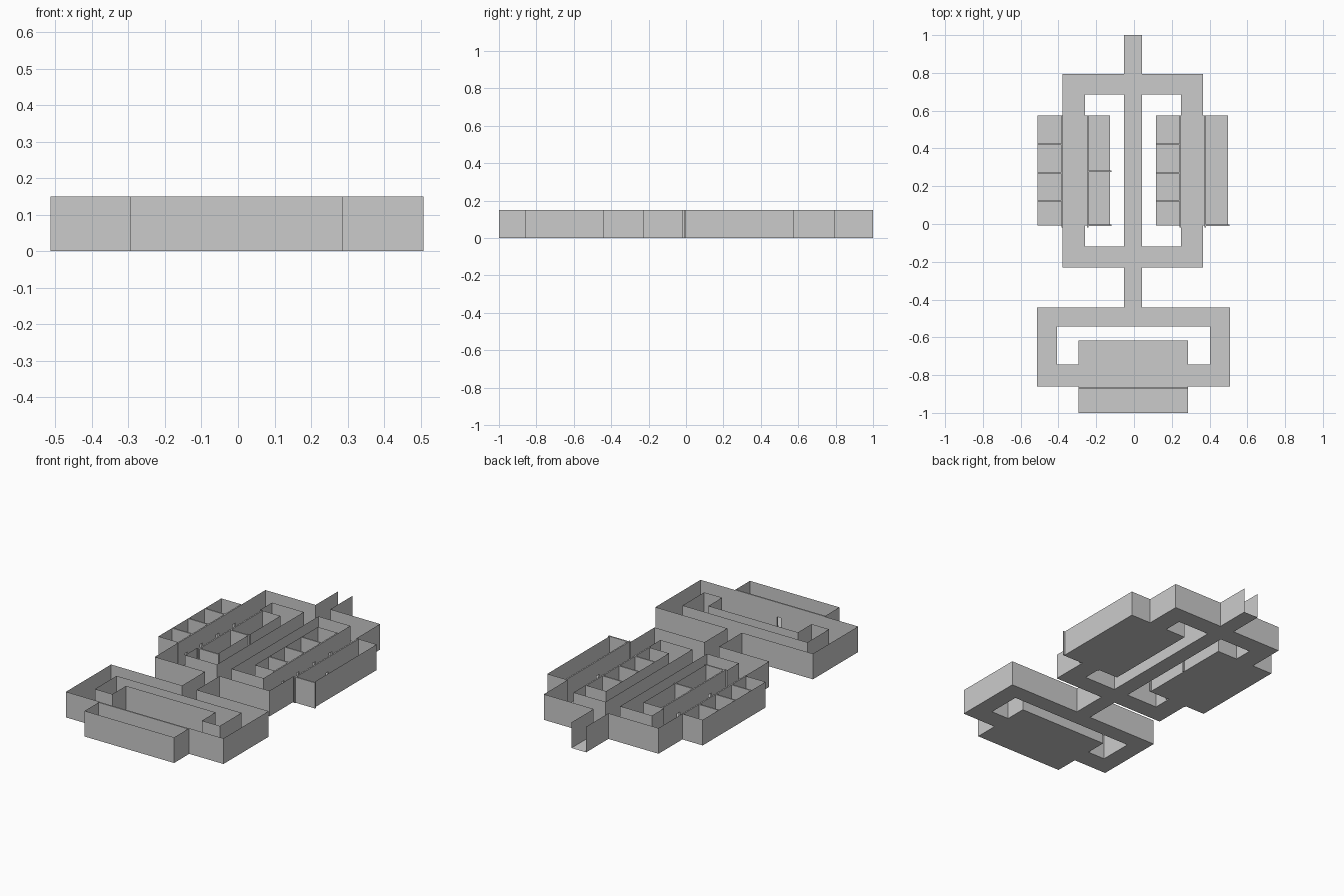
import bpy

if "Cube" in bpy.data.objects:
    bpy.data.objects.remove(bpy.data.objects["Cube"])

H = 0.15                      # wall height
T = 0.008                     # partition thickness
DOOR_W, DOOR_H = 0.026, 0.065


def make(name, verts, faces):
    me = bpy.data.meshes.new(name)
    me.from_pydata(verts, [], faces)
    ob = bpy.data.objects.new(name, me)
    bpy.context.collection.objects.link(ob)
    return ob


def wall(name, pts):
    """Thin upright wall following a plan polyline."""
    verts = [(x, y, z) for x, y in pts for z in (0, H)]
    faces = [(2*i, 2*i+2, 2*i+3, 2*i+1) for i in range(len(pts)-1)]
    return make(name, verts, faces)


def floor(name, rects):
    verts, faces = [], []
    for x0, y0, x1, y1 in rects:
        n = len(verts)
        verts += [(x0, y0, 0), (x1, y0, 0), (x1, y1, 0), (x0, y1, 0)]
        faces.append((n, n+1, n+2, n+3))
    return make(name, verts, faces)


def boxes(name, items):
    verts, faces = [], []
    for x0, y0, z0, x1, y1, z1 in items:
        n = len(verts)
        verts += [(x, y, z) for x in (x0, x1) for y in (y0, y1) for z in (z0, z1)]
        faces += [tuple(n+i for i in f) for f in
                  ((0, 1, 3, 2), (4, 6, 7, 5), (0, 4, 5, 1),
                   (2, 3, 7, 6), (0, 2, 6, 4), (1, 5, 7, 3))]
    return make(name, verts, faces)


def door_wall(name, pos, a, b, doors, along_y=True):
    """Thick wall from a to b with door openings centred at the given places."""
    spans, cur = [], a
    for d in sorted(doors):
        spans += [(cur, d-DOOR_W/2, 0), (d-DOOR_W/2, d+DOOR_W/2, DOOR_H)]
        cur = d+DOOR_W/2
    spans.append((cur, b, 0))
    lo, hi = pos-T/2, pos+T/2
    boxes(name, [(lo, s, z, hi, e, H) if along_y else (s, lo, z, e, hi, H)
                 for s, e, z in spans])


# Floors of the corridors and hall
floor("corridor_floor", [
    (-.053, .794, .042, 1), (-.378, .685, .365, .794),
    (-.378, -.119, -.259, .685), (-.053, -.119, .042, .685),
    (.249, -.119, .365, .685), (-.378, -.23, .365, -.119),
    (-.053, -.442, .042, -.23)])
floor("hall_floor", [
    (-.513, -.542, .508, -.442), (-.513, -.743, -.407, -.542),
    (.402, -.743, .508, -.542), (-.513, -.86, .508, -.743),
    (-.294, -.743, .286, -.616), (-.294, -1, .286, -.86)])

# Outer corridor walls, left and right
for side, cx, rx, hx, ax in (("left", -.053, -.378, -.513, -.294),
                             ("right", .042, .365, .508, .286)):
    wall(side + "_upper_wall", [(cx, 1), (cx, .794), (rx, .794), (rx, .574)])
    wall(side + "_lower_wall", [(rx, -.008), (rx, -.23), (cx, -.23), (cx, -.442),
                                (hx, -.442), (hx, -.86), (ax, -.86)])

# Inner walls around the two courtyards
for side, ix, cx in (("left", -.259, -.053), ("right", .249, .042)):
    wall(side + "_courtyard_wall", [(ix, .574), (ix, .685), (cx, .685),
                                    (cx, -.119), (ix, -.119), (ix, -.008)])

# Courtyard and alcove of the lower hall
wall("hall_inner_wall", [(-.407, -.542), (.402, -.542), (.402, -.743), (.286, -.743),
                         (.286, -.616), (-.294, -.616), (-.294, -.743),
                         (-.407, -.743), (-.407, -.542)])

# Front room
wall("front_room_wall", [(-.294, -.86), (-.294, -1), (.286, -1), (.286, -.86)])
door_wall("front_room_door_wall", -.866, -.294, .286, [0], along_y=False)

# Room blocks: name, ring edge, door wall x, far wall x, divider positions
four = [.423, .27, .122]
for name, edge, door_x, far, divs in (
        ("left_outer", -.378, -.379, -.510, four),
        ("left_inner", -.259, -.246, -.127, [.28]),
        ("right_inner", .249, .246, .116, four),
        ("right_outer", .365, .376, .497, [])):
    wall(name + "_room_wall", [(edge, .574), (far, .574), (far, -.008), (edge, -.008)])
    floor(name + "_room_floor", [(min(edge, far), -.008, max(edge, far), .574)])
    cuts = [.574] + divs + [-.008]
    door_wall(name + "_door_wall", door_x, -.018, .574,
              [(p+q)/2 for p, q in zip(cuts, cuts[1:])])
    # Cross partitions; the larger rooms' ones poke out a little
    over = .009 if far in (-.127, .497) else 0
    ys = divs + ([-.006] if over else [])
    boxes(name + "_partitions", [(min(door_x, far), y-T/2, 0,
                                  max(door_x, far)+over, y+T/2, H) for y in ys])
